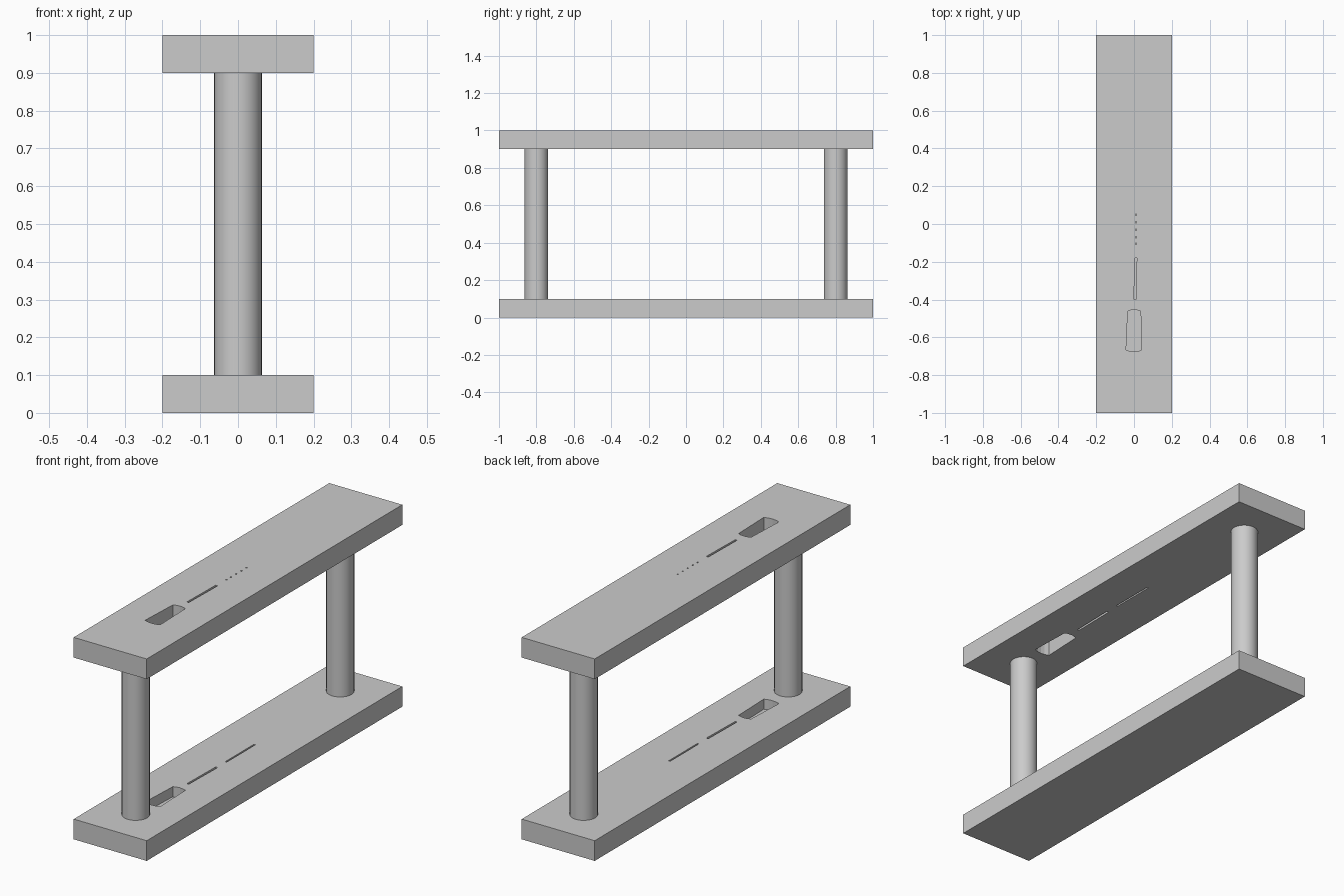
import bpy, bmesh

if "Cube" in bpy.data.objects:
    bpy.data.objects.remove(bpy.data.objects["Cube"])


def finish(name, bm):
    bmesh.ops.recalc_face_normals(bm, faces=bm.faces)
    me = bpy.data.meshes.new(name)
    bm.to_mesh(me)
    bm.free()
    ob = bpy.data.objects.new(name, me)
    bpy.context.collection.objects.link(ob)
    return ob


def prism(name, outline, z0, z1):
    bm = bmesh.new()
    f = bm.faces.new([bm.verts.new((x, y, z0)) for x, y in outline])
    r = bmesh.ops.extrude_face_region(bm, geom=[f])
    verts = [v for v in r["geom"] if isinstance(v, bmesh.types.BMVert)]
    bmesh.ops.translate(bm, verts=verts, vec=(0, 0, z1 - z0))
    return finish(name, bm)


def rect(x0, x1, y0, y1):
    return [(x0, y0), (x1, y0), (x1, y1), (x0, y1)]


def cut(target, outline, z0, z1):
    cutter = prism("slot_cutter", outline, z0, z1)
    cutter.hide_render = True
    bpy.context.view_layer.objects.active = target
    mod = target.modifiers.new("slot", 'BOOLEAN')
    mod.operation = 'DIFFERENCE'
    mod.solver = 'EXACT'
    mod.object = cutter
    bpy.ops.object.modifier_apply(modifier=mod.name)
    bpy.data.objects.remove(cutter)


# Slot outlines: tapered opening with bowed ends, then two narrow slits
wide = [(-0.042, -0.667), (-0.02, -0.674), (0, -0.676), (0.02, -0.674), (0.041, -0.667),
        (0.035, -0.462), (0.018, -0.456), (0, -0.454), (-0.016, -0.456), (-0.033, -0.462)]
slit = [(0.0, -0.4), (0.01, -0.4), (0.015, -0.18), (0.004, -0.18)]
thin = rect(0.007, 0.015, -0.11, 0.115)

# Plates
base = prism("base_plate", rect(-0.2, 0.2, -1, 1), 0, 0.1)
top = prism("top_plate", rect(-0.2, 0.2, -1, 1), 0.9, 1.0)

# Blind pockets in the base
for outline, depth in ((wide, 0.05), (slit, 0.06), (thin, 0.06)):
    cut(base, outline, 0.1 - depth, 0.15)

# Openings through the top plate
for outline in (wide, slit):
    cut(top, outline, 0.85, 1.05)

# Thin slit from beneath, breaking through as a row of pinholes
cut(top, thin, 0.85, 0.985)
for y in (-0.105, -0.07, -0.03, 0.01, 0.05):
    cut(top, rect(0.008, 0.014, y - 0.004, y + 0.004), 0.95, 1.05)

# Round posts
for name, y in (("front_post", -0.8), ("back_post", 0.8)):
    bpy.ops.mesh.primitive_cylinder_add(vertices=32, radius=0.063, depth=0.8,
                                        location=(0, y, 0.5))
    bpy.context.object.name = name
    bpy.ops.object.shade_smooth_by_angle()
